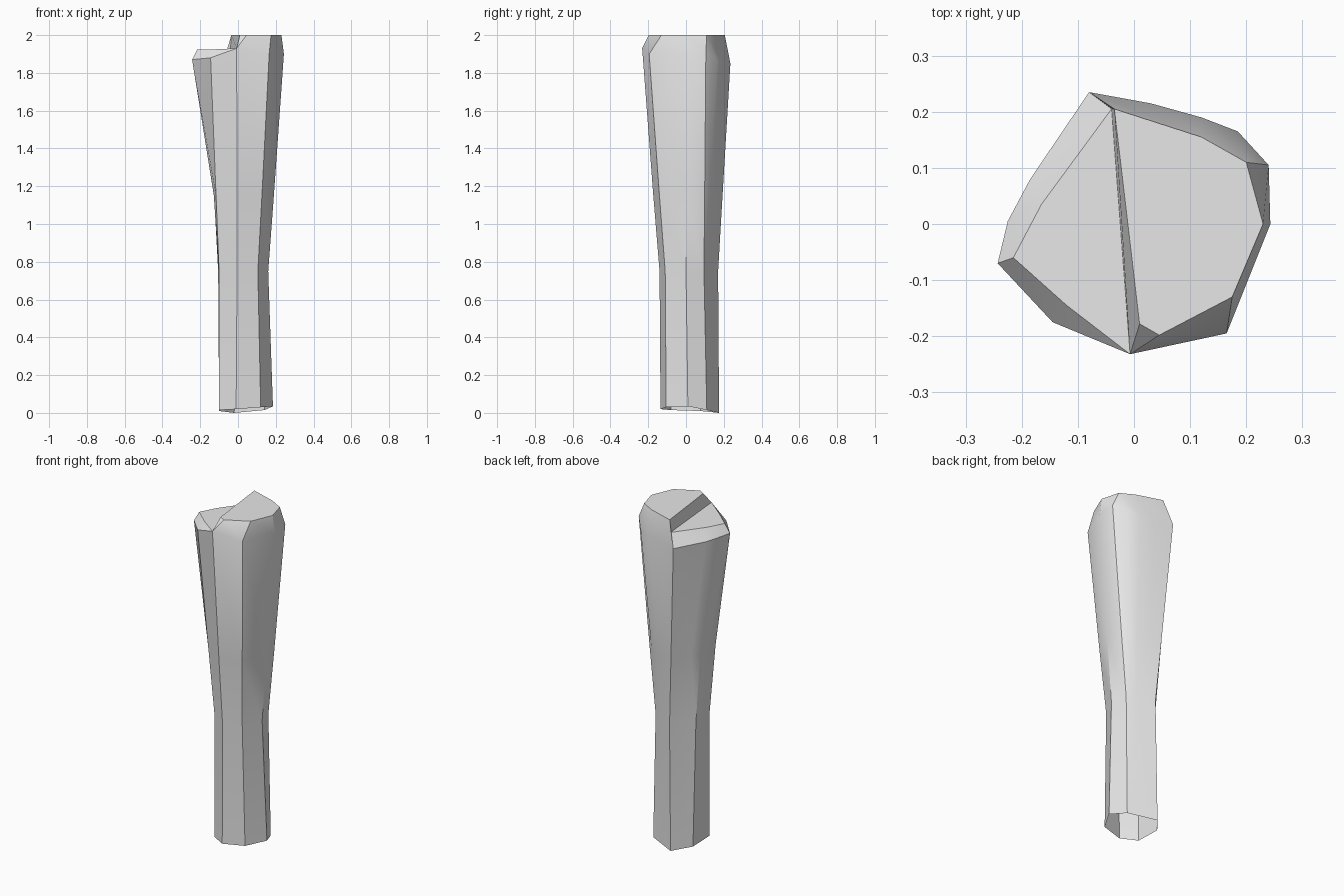
import bpy
import bmesh
import math
from mathutils import Vector

cube = bpy.data.objects.get("Cube")
if cube:
    bpy.data.objects.remove(cube, do_unlink=True)


def make_material(name, value):
    mat = bpy.data.materials.new(name)
    mat.use_nodes = True
    colour = (value, value, value, 1)
    mat.diffuse_color = colour
    mat.node_tree.nodes["Principled BSDF"].inputs["Base Color"].default_value = colour
    return mat


def full_outline(corners):
    """Turn seven hewn corners into the twelve columns used at the shoulder."""
    back, side, right, front_right, front, front_left, left = [Vector(c) for c in corners]
    return [
        back, back.lerp(side, 0.35), back.lerp(side, 0.65), back.lerp(side, 0.85),
        side, right, front_right, front, front_left,
        front_left.lerp(left, 0.5), left, left.lerp(back, 0.3),
    ]


# Foot: slightly uneven open rim
foot = full_outline([
    (-.02, .175, 0), (.14, .11, .015), (.185, .01, .035), (.12, -.105, .03),
    (-.01, -.135, .02), (-.1, -.08, .015), (-.1, .077, .01),
])

# Waist: narrowest part of the shaft
waist = full_outline([
    (-.01, .17, .75), (.135, .095, .75), (.16, 0, .75), (.105, -.11, .75),
    (-.005, -.14, .75), (-.1, -.08, .75), (-.105, .056, .75),
])

# Shoulder: widest outline, just under the chipped top
shoulder = [Vector(c) for c in [
    (-.08, .235, 1.85), (.03, .215, 1.86), (.12, .19, 1.86), (.185, .165, 1.87),
    (.24, .105, 1.91), (.243, 0, 1.9), (.165, -.195, 1.9), (-.007, -.232, 1.93),
    (-.145, -.175, 1.88), (-.243, -.07, 1.87), (-.225, .005, 1.87), (-.185, .08, 1.86),
]]

# Chest: between waist and shoulder, with the left side hollowed a little
chest = []
for index, (low, high) in enumerate(zip(waist, shoulder)):
    point = low.lerp(high, 0.18 if index > 8 else 0.36)
    point.z = 1.15
    chest.append(point)

bm = bmesh.new()
rings = [[bm.verts.new(p) for p in ring] for ring in (foot, waist, chest, shoulder)]

# Shaft walls, facing outwards
for lower, upper in zip(rings, rings[1:]):
    for i in range(len(lower)):
        j = (i + 1) % len(lower)
        bm.faces.new((lower[i], upper[i], upper[j], lower[j]))

# Broken top: a high cap on one side and a low cap on the other
high_points = [(-.035, .205), (.12, .155), (.2, .11), (.23, 0),
               (.175, -.13), (.045, -.198), (.01, -.178)]
high = [bm.verts.new((x, y, 2)) for x, y in high_points]
low_points = [(-.12, -.145), (-.215, -.06), (-.165, .035), (-.04, .205)]
low = [bm.verts.new((x, y, 1.925)) for x, y in low_points]
A, B, C, D, E, F, G, H, I, J, K, L = rings[-1]
top_faces = [
    # High cap and its chamfers
    high,
    (A, B, high[1], high[0]), (B, C, high[1]),
    (C, D, high[2], high[1]), (D, E, high[2]),
    (E, F, high[3], high[2]), (F, G, high[4], high[3]),
    (G, H, high[5], high[4]), (H, high[6], high[5]),
    # Low cap and its chamfers
    [H] + low,
    (H, I, low[0]), (I, J, low[1], low[0]),
    (J, K, low[2], low[1]), (K, L, low[2]), (L, A, low[3], low[2]),
    # Step between the two caps
    (H, low[3], high[0], high[6]), (A, high[0], low[3]),
]
for face in top_faces:
    bm.faces.new(face)
bmesh.ops.recalc_face_normals(bm, faces=bm.faces)

mesh = bpy.data.meshes.new("stone_pillar")
bm.to_mesh(mesh)
bm.free()
mesh.materials.append(make_material("light grey stone", 0.8))
pillar = bpy.data.objects.new("stone_pillar", mesh)
bpy.context.collection.objects.link(pillar)

# Soft shading on gentle bends, crisp hewn edges elsewhere
bpy.ops.object.select_all(action='DESELECT')
pillar.select_set(True)
bpy.context.view_layer.objects.active = pillar
bpy.ops.object.shade_smooth_by_angle(angle=math.radians(30))
